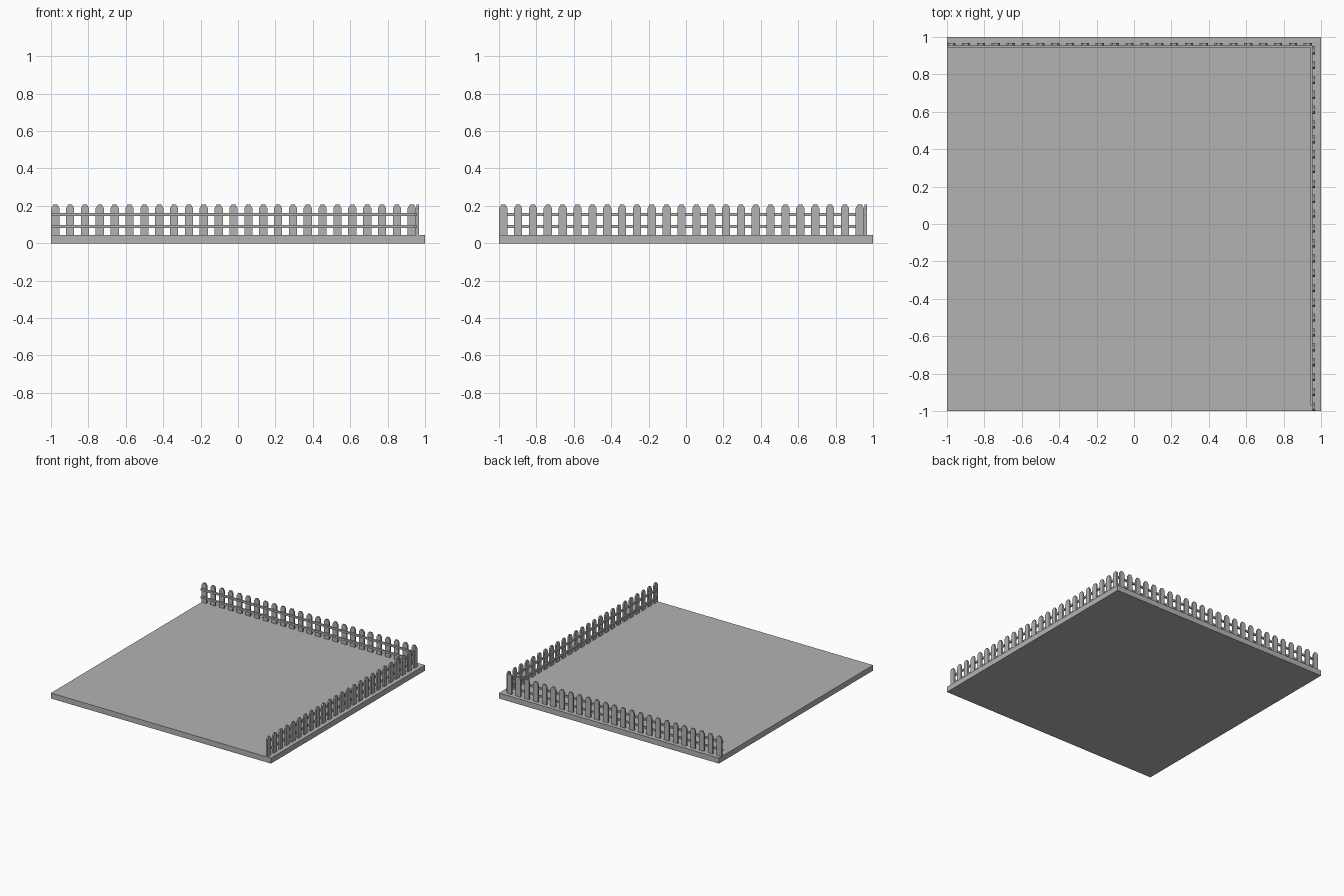
import bpy
import bmesh
from mathutils import Matrix, Vector

cube = bpy.data.objects.get("Cube")
if cube:
    bpy.data.objects.remove(cube, do_unlink=True)

grey = bpy.data.materials.new("plain_grey")
grey.use_nodes = True
COLOUR = (0.45, 0.45, 0.45, 1)
grey.diffuse_color = COLOUR
grey.node_tree.nodes["Principled BSDF"].inputs["Base Color"].default_value = COLOUR

BASE_TOP = 0.045
COUNT = 25
FIRST, LAST = -0.977, 0.929
PICKET_INNER, PICKET_OUTER = 0.955, 0.968
RAIL_INNER = 0.943


def add_box(bm, low, high):
    low, high = Vector(low), Vector(high)
    matrix = Matrix.Translation((low + high) / 2) @ Matrix.Diagonal((*(high - low), 1))
    bmesh.ops.create_cube(bm, size=1, matrix=matrix)


def add_picket(bm, x):
    # Board with a tapered, blunt tip
    right = [(0.022, BASE_TOP), (0.022, 0.188), (0.015, 0.198), (0.011, 0.206)]
    outline = right + [(-w, z) for w, z in reversed(right)]
    face = bm.faces.new([bm.verts.new((x + w, PICKET_INNER, z)) for w, z in outline])
    result = bmesh.ops.extrude_face_region(bm, geom=[face])
    moved = [v for v in result["geom"] if isinstance(v, bmesh.types.BMVert)]
    bmesh.ops.translate(bm, verts=moved, vec=(0, PICKET_OUTER - PICKET_INNER, 0))


def finish(name, bm, swap=False):
    if swap:
        # Exchange x and y so the run follows the left edge
        for v in bm.verts:
            v.co.x, v.co.y = v.co.y, v.co.x
    bmesh.ops.recalc_face_normals(bm, faces=bm.faces)
    mesh = bpy.data.meshes.new(name)
    bm.to_mesh(mesh)
    bm.free()
    mesh.materials.append(grey)
    obj = bpy.data.objects.new(name, mesh)
    bpy.context.collection.objects.link(obj)


# Ground slab
bm = bmesh.new()
add_box(bm, (-1, -1, 0), (1, 1, BASE_TOP))
finish("ground_slab", bm)

# Two fence runs meeting at a corner
for side, swap, rail_start in (("back", False, -1), ("left", True, -0.97)):
    bm = bmesh.new()
    for i in range(COUNT):
        add_picket(bm, FIRST + (LAST - FIRST) * i / (COUNT - 1))
    finish(side + "_pickets", bm, swap)

    # Rails on the inner face of the pickets
    bm = bmesh.new()
    for z in (0.081, 0.146):
        add_box(bm, (rail_start, RAIL_INNER, z), (0.955, PICKET_INNER, z + 0.016))
    finish(side + "_rails", bm, swap)
